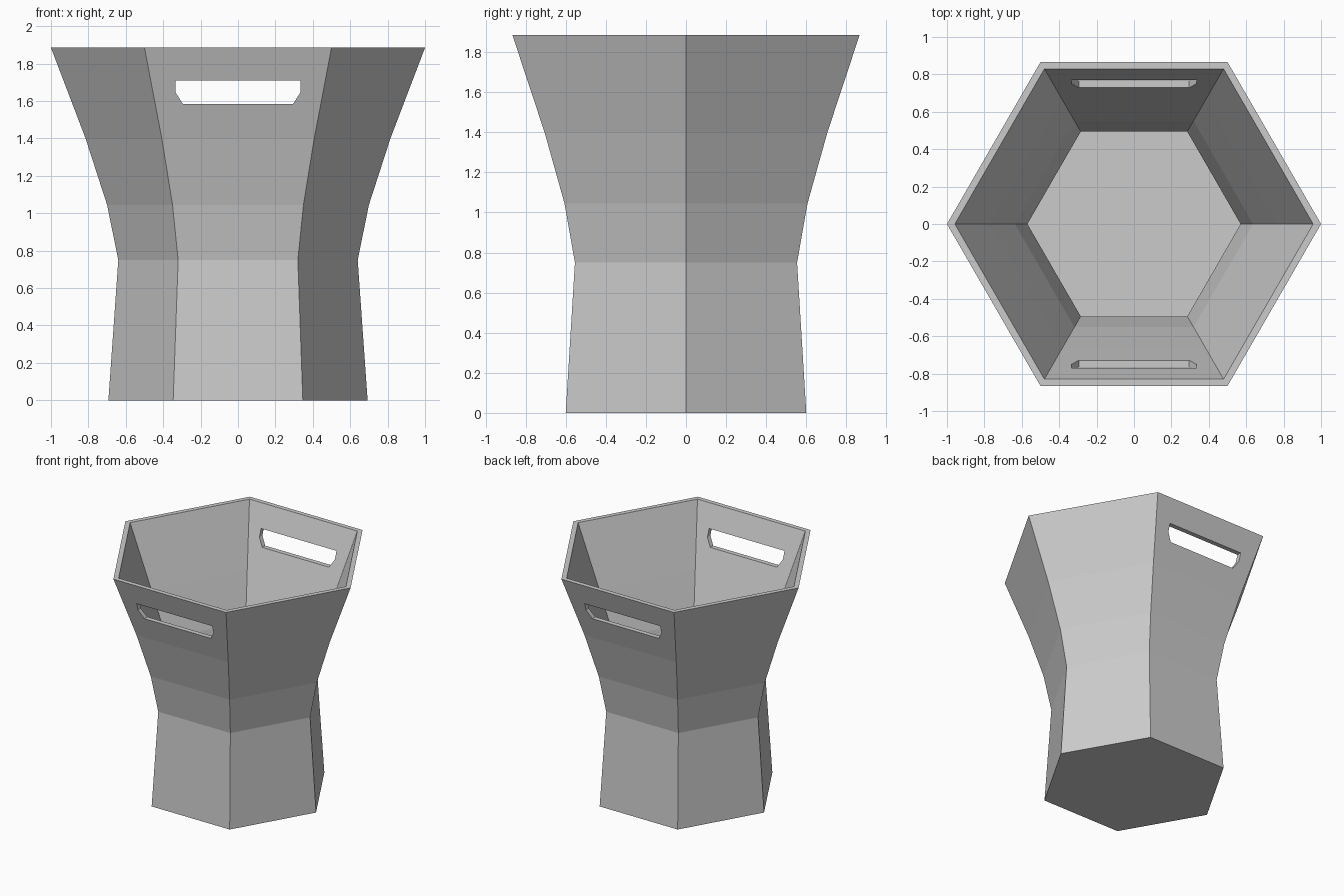
import bpy, bmesh
from math import cos, sin, pi

if "Cube" in bpy.data.objects:
    bpy.data.objects.remove(bpy.data.objects["Cube"])


def mesh_object(name, bm):
    bmesh.ops.recalc_face_normals(bm, faces=bm.faces)
    me = bpy.data.meshes.new(name)
    bm.to_mesh(me)
    bm.free()
    ob = bpy.data.objects.new(name, me)
    bpy.context.collection.objects.link(ob)
    return ob


# Hexagonal basket: (corner radius, height) up the outside, then down the inside
profile = [(0.693, 0), (0.64, 0.75), (0.70, 1.045), (0.815, 1.40), (1.0, 1.885),
           (0.958, 1.885), (0.77, 1.40), (0.637, 1.045), (0.57, 0.75), (0.625, 0.06)]
bm = bmesh.new()
rings = [[bm.verts.new((r * cos(i * pi / 3), r * sin(i * pi / 3), z)) for i in range(6)]
         for r, z in profile]
for a, b in zip(rings, rings[1:]):
    for i in range(6):
        j = (i + 1) % 6
        bm.faces.new((a[i], a[j], b[j], b[i]))
bm.faces.new(rings[0])
bm.faces.new(rings[-1])
basket = mesh_object("basket", bm)

# Handle slot cutter running through the front and back walls
slot = [(-0.335, 1.71), (-0.335, 1.648), (-0.295, 1.585),
        (0.295, 1.585), (0.335, 1.648), (0.335, 1.71)]
bm = bmesh.new()
face = bm.faces.new([bm.verts.new((x, -1.2, z)) for x, z in slot])
ext = bmesh.ops.extrude_face_region(bm, geom=[face])
bmesh.ops.translate(bm, vec=(0, 2.4, 0),
                    verts=[v for v in ext["geom"] if isinstance(v, bmesh.types.BMVert)])
cutter = mesh_object("handle_slot_cutter", bm)
cutter.hide_render = True

# Cut the slots and discard the cutter
mod = basket.modifiers.new("handle_slots", 'BOOLEAN')
mod.operation = 'DIFFERENCE'
mod.solver = 'EXACT'
mod.object = cutter
bpy.context.view_layer.objects.active = basket
basket.select_set(True)
bpy.ops.object.modifier_apply(modifier=mod.name)
bpy.data.objects.remove(cutter)
